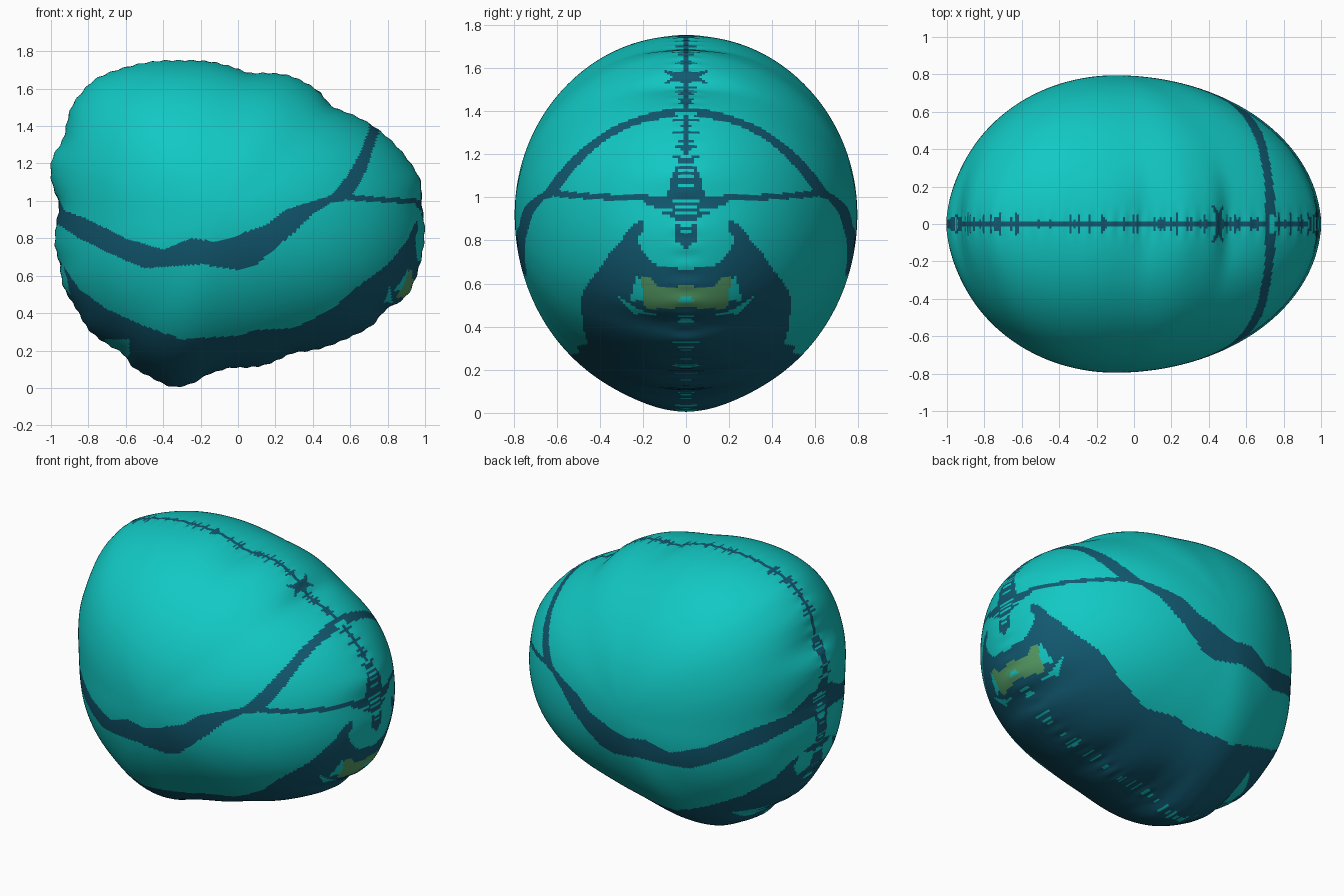
import bpy
import bmesh
import math
import random

random.seed(7)
default_cube = bpy.data.objects.get("Cube")
if default_cube:
    bpy.data.objects.remove(default_cube, do_unlink=True)

COLUMNS, RINGS = 480, 100
CENTRE_X, CENTRE_Z, HALF_WIDTH = -0.1, 0.92, 0.795
TEAL, BLUE, GREEN = range(3)


def make_material(name, colour):
    material = bpy.data.materials.new(name)
    material.use_nodes = True
    material.diffuse_color = colour
    material.node_tree.nodes["Principled BSDF"].inputs["Base Color"].default_value = colour
    return material


def hundredths(text):
    """Read 'a,b a,b ...' pairs given in hundredths of a unit."""
    return [tuple(int(part) / 100 for part in pair.split(",")) for pair in text.split()]


def interpolate(points, value):
    """Piecewise linear height of a sorted edge line."""
    if value <= points[0][0]:
        return points[0][1]
    for (ax, ay), (bx, by) in zip(points, points[1:]):
        if value <= bx:
            return ay + (by - ay) * (value - ax) / (bx - ax)
    return points[-1][1]


def inside(polygon, px, py):
    """Even-odd test of a point against a closed outline."""
    result = False
    previous = polygon[-1]
    for current in polygon:
        (ax, ay), (bx, by) = previous, current
        if (ay > py) != (by > py) and px < ax + (bx - ax) * (py - ay) / (by - ay):
            result = not result
        previous = current
    return result


# Bumpy middle outline of the body, seen from the side
outline = hundredths(
    "98,98 98,111 87,127 71,141 50,150 43,159 28,167 6,168 -12,174 -31,175 "
    "-58,172 -77,165 -89,151 -93,133 -100,122 -100,111 -95,98 -98,76 -95,66 "
    "-94,55 -86,42 -80,31 -71,24 -60,18 -58,12 -47,6 -35,0 -22,3 -18,7 "
    "-5,11 14,12 29,19 44,21 57,26 73,34 78,42 90,48 94,56 98,69 100,84")

# Edge lines of the painted bands, as side distance and height
band_top = hundredths("-97,104 -93,95 -80,90 -60,80 -40,74 -25,80 -10,78 0,82 "
                      "15,87 25,95 40,100 50,103 58,113 65,125 70,138 72,160")
band_bottom = hundredths("-97,88 -85,80 -60,68 -50,64 -20,66 0,63 10,66 20,75 "
                         "30,83 40,93 50,99 60,101 68,115 75,136")
belly_top = hundredths("-98,72 -85,53 -70,42 -50,33 -30,26 0,28 10,31 30,32 "
                       "50,42 65,55 80,66 90,78 96,91 100,96")

# Face patches, as distance from the middle and height
eye_patch = hundredths("5,90 17,95 21,91 19,85 23,80 20,75 15,69 -1,66 -1,75 5,80")
mouth = hundredths("-1,49 19,48 21,63 17,63 12,58 -1,59")
mouth_corner = hundredths("19,52 26,52 23,63 20,62")
smile = hundredths("33,55 24,46 12,45 22,48")
nose = hundredths("-1,124 3,118 7,108 9,100 18,98 18,96 6,94 4,84 -1,82")
forehead_star = hundredths("-1,160 3,158 11,159 6,156 10,153 3,154 -1,150")

# Patches on the rear end
rear_ridge = hundredths("-1,140 3,136 5,130 2,124 2,115 6,104 8,92 5,82 5,70 -1,70")
rear_patch = hundredths("5,64 16,66 20,58 14,50 6,54")


def region(x, y, z):
    """Paint index of a point, from its position on the body."""
    side = abs(y)
    if x > 0.4:
        if inside(mouth, side, z):
            return GREEN
        if any(inside(p, side, z) for p in (eye_patch, mouth_corner, smile)):
            return TEAL
        if inside(nose, side, z) or inside(forehead_star, side, z):
            return BLUE
    if x < -0.7:
        if inside(rear_ridge, side, z):
            return BLUE
        if inside(rear_patch, side, z):
            return TEAL
    if z < interpolate(belly_top, x):
        underside_patch = -0.71 < x < -0.58 and 0.17 < z < 0.26 and side > 0.05
        return TEAL if underside_patch else BLUE
    if x < 0.755 and interpolate(band_bottom, x) < z < interpolate(band_top, x):
        return BLUE
    # Thin branch from the side band to the face
    if x > 0.55 and abs(z - 1.02 + 0.06 * (x - 0.55)) < 0.014:
        return BLUE
    return TEAL


def outline_radii():
    """Distance from the centre to the outline for every column."""
    polar = sorted((math.atan2(z - CENTRE_Z, x - CENTRE_X),
                    math.hypot(x - CENTRE_X, z - CENTRE_Z)) for x, z in outline)
    turn = 2 * math.pi
    first, last = polar[0], polar[-1]
    polar = [(last[0] - turn, last[1])] + polar + [(first[0] + turn, first[1])]
    return [interpolate(polar, -math.pi + turn * c / COLUMNS) for c in range(COLUMNS)]


def smoothed(values, reach):
    count = len(values)
    span = range(-reach, reach + 1)
    return [sum(values[(i + k) % count] for k in span) / len(span) for i in range(count)]


def build_body():
    raw = outline_radii()
    bumpy = smoothed(raw, 3)
    broad = smoothed(smoothed(raw, 14), 14)
    bm = bmesh.new()
    rows = []
    pole = bm.verts.new((CENTRE_X, -HALF_WIDTH, CENTRE_Z))

    # Inflated half, swelling from the bumpy seam to a smooth flank
    for ring in range(1, RINGS + 1):
        phi = math.pi / 2 * ring / RINGS
        reach = math.sin(phi)
        blend = reach ** 20
        row = []
        for column in range(COLUMNS):
            theta = -math.pi + 2 * math.pi * column / COLUMNS
            radius = broad[column] + (bumpy[column] - broad[column]) * blend
            radius += 0.003 * math.sin(80 * theta) * reach ** 300
            row.append(bm.verts.new((CENTRE_X + radius * reach * math.cos(theta),
                                     -HALF_WIDTH * math.cos(phi) if ring < RINGS else 0,
                                     CENTRE_Z + radius * reach * math.sin(theta))))
        rows.append(row)

    # Ragged stitches along the seam
    stitches = [random.uniform(0.02, 0.06) if random.random() < 0.25 else 0
                for _ in range(COLUMNS)]

    for column in range(COLUMNS):
        following = (column + 1) % COLUMNS
        bm.faces.new((pole, rows[0][column], rows[0][following]))
        for inner, outer in zip(rows, rows[1:]):
            face = bm.faces.new((inner[column], outer[column],
                                 outer[following], inner[following]))
            x, y, z = face.calc_center_median()
            paint = region(x, y, z)
            if abs(y) < stitches[column]:
                paint = BLUE if paint == TEAL else TEAL
            elif abs(y) < 0.015 and z > 1:
                paint = BLUE
            face.material_index = paint

    bmesh.ops.recalc_face_normals(bm, faces=bm.faces)
    if pole.normal.y > 0:
        bmesh.ops.reverse_faces(bm, faces=bm.faces)
    for face in bm.faces:
        face.smooth = True
    mesh = bpy.data.meshes.new("inflated_body")
    bm.to_mesh(mesh)
    bm.free()
    body = bpy.data.objects.new("inflated_body", mesh)
    bpy.context.collection.objects.link(body)

    for name, colour in (("teal", (0.006, 0.58, 0.55, 1)),
                         ("deep_blue", (0.006, 0.1, 0.165, 1)),
                         ("moss_green", (0.09, 0.33, 0.13, 1))):
        mesh.materials.append(make_material(name, colour))

    # Matching other half
    mirror = body.modifiers.new("matching_half", "MIRROR")
    mirror.use_axis = (False, True, False)
    mirror.use_clip = True


build_body()
